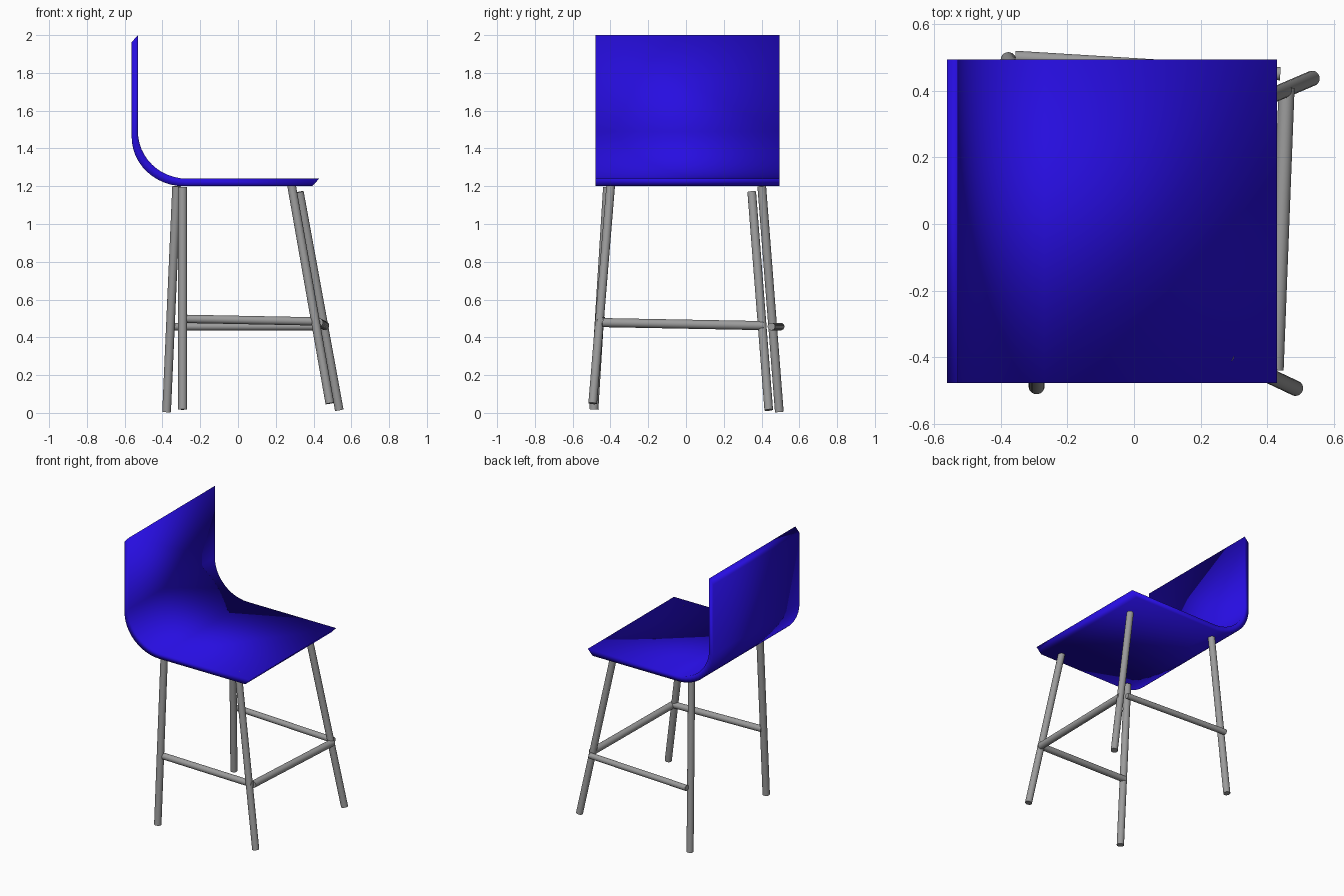
import bpy, bmesh, math
from mathutils import Vector

cube = bpy.data.objects.get("Cube")
if cube:
    bpy.data.objects.remove(cube, do_unlink=True)


def make_material(name, color):
    m = bpy.data.materials.new(name)
    m.use_nodes = True
    m.diffuse_color = (*color, 1)
    m.node_tree.nodes["Principled BSDF"].inputs["Base Color"].default_value = (*color, 1)
    return m


blue = make_material("blue shell", (0.02, 0.004, 0.75))
grey = make_material("grey metal", (0.33, 0.33, 0.33))


def rod(name, start, end, radius):
    """Round bar between two points, smooth sides and sharp caps."""
    a, b = Vector(start), Vector(end)
    bpy.ops.mesh.primitive_cylinder_add(vertices=24, radius=radius, depth=(b - a).length,
                                        location=(a + b) / 2)
    ob = bpy.context.object
    ob.name = name
    ob.rotation_euler = (b - a).to_track_quat('Z', 'Y').to_euler()
    ob.data.materials.append(grey)
    bpy.ops.object.shade_smooth_by_angle(angle=math.radians(40))
    return ob


def arc(cx, cz, rx, rz, steps=12):
    """Quarter bend from the backrest down to the seat."""
    return [(cx - rx * math.cos(t), cz - rz * math.sin(t))
            for t in (math.pi / 2 * i / steps for i in range(steps + 1))]


# Seat shell: bent sheet with bevelled ends, extruded sideways
inner = [(-0.53, 2.0)] + arc(-0.27, 1.49, 0.26, 0.25) + [(0.43, 1.24)]
outer = [(-0.563, 1.963)] + arc(-0.285, 1.46, 0.278, 0.26) + [(0.392, 1.2)]
bm = bmesh.new()
rows = [[[bm.verts.new((x, y, z)) for x, z in line] for line in (inner, outer)]
        for y in (-0.478, 0.495)]
(in_r, out_r), (in_l, out_l) = rows
for a, b in ((in_r, in_l), (out_r, out_l), (in_r, out_r), (in_l, out_l)):
    for i in range(len(a) - 1):
        bm.faces.new((a[i], a[i + 1], b[i + 1], b[i]))
for i in (0, -1):
    bm.faces.new((in_r[i], in_l[i], out_l[i], out_r[i]))
bmesh.ops.recalc_face_normals(bm, faces=bm.faces)
for f in bm.faces:
    f.smooth = True
mesh = bpy.data.meshes.new("seat_shell")
bm.to_mesh(mesh)
bm.free()
mesh.materials.append(blue)
bpy.context.collection.objects.link(bpy.data.objects.new("seat_shell", mesh))

# Splayed legs
rod("back_left_leg", (-0.378, 0.494, 0.005), (-0.325, 0.401, 1.2), 0.023)
rod("back_right_leg", (-0.293, -0.488, 0.018), (-0.293, -0.415, 1.195), 0.024)
rod("front_right_leg", (0.486, -0.494, 0.05), (0.278, -0.396, 1.236), 0.023)
rod("front_left_leg", (0.536, 0.438, 0.015), (0.325, 0.348, 1.17), 0.023)

# Stretchers
rod("right_stretcher", (-0.29, -0.45, 0.498), (0.43, -0.45, 0.484), 0.022)
rod("left_stretcher", (-0.357, 0.501, 0.457), (0.44, 0.452, 0.457), 0.02)
rod("front_stretcher", (0.426, -0.44, 0.478), (0.459, 0.41, 0.462), 0.024)
